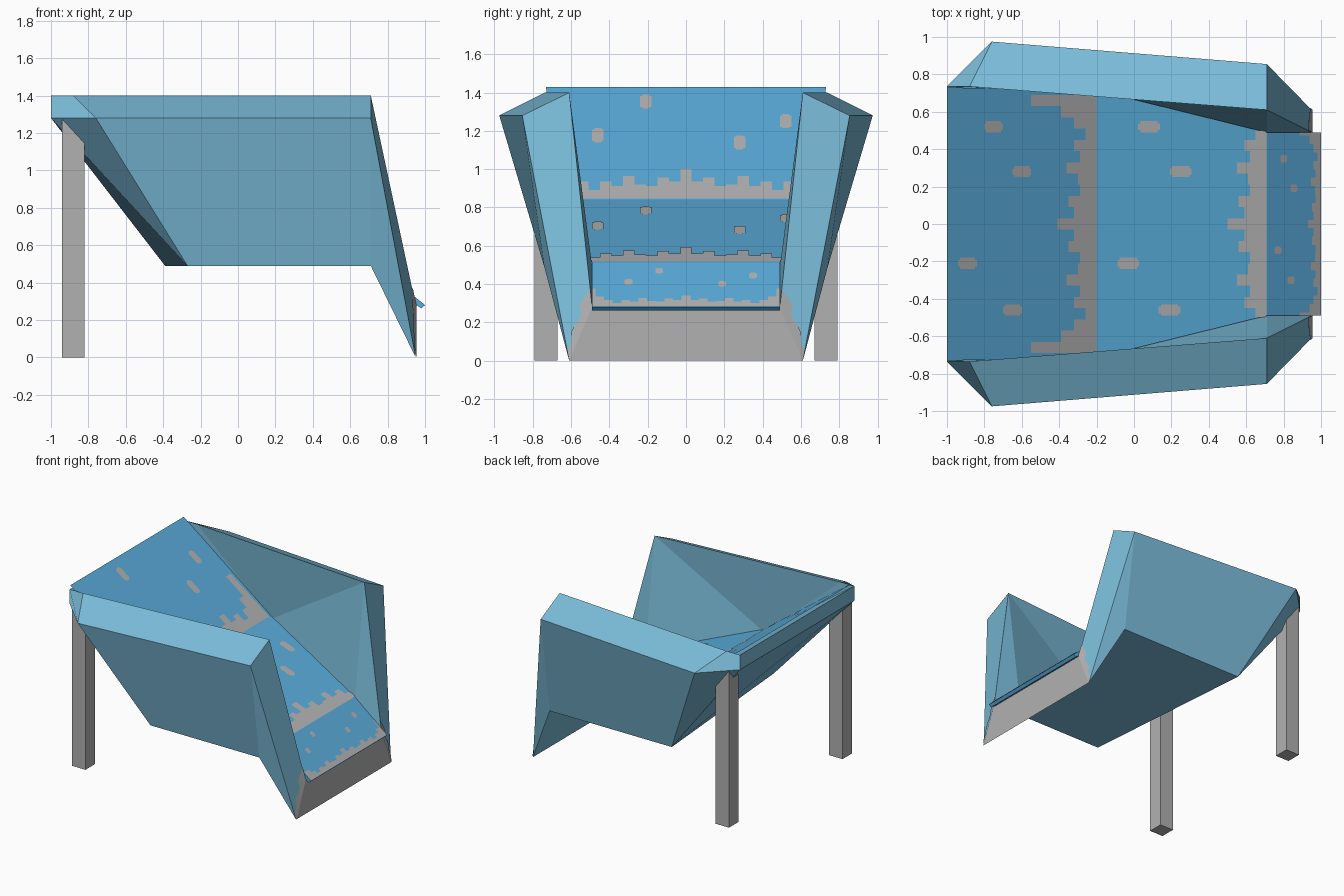
import bpy, bmesh

if "Cube" in bpy.data.objects:
    bpy.data.objects.remove(bpy.data.objects["Cube"])


def material(name, rgb):
    m = bpy.data.materials.new(name)
    m.diffuse_color = (*rgb, 1)
    m.use_nodes = True
    m.node_tree.nodes["Principled BSDF"].inputs["Base Color"].default_value = m.diffuse_color
    return m


WALL = material("pale blue", (0.195, 0.50, 0.69))
WATER = material("water blue", (0.10, 0.41, 0.70))
GREY = material("foam grey", (0.44, 0.44, 0.44))


def finish(bm, name, mats, fix=True):
    if fix:
        bmesh.ops.recalc_face_normals(bm, faces=bm.faces)
    me = bpy.data.meshes.new(name)
    bm.to_mesh(me)
    bm.free()
    for m in mats:
        me.materials.append(m)
    ob = bpy.data.objects.new(name, me)
    bpy.context.collection.objects.link(ob)
    return ob


# Hull: one set of named points per side, joined across the middle
bm = bmesh.new()
sides = []
for s, back_x in ((-1, -0.27), (1, -0.39)):
    pts = {
        "r1": (-1, .735, 1.40), "r2": (-.88, .735, 1.40), "r3": (.71, .61, 1.40),
        "o1": (-1, .735, 1.28), "o2": (-.76, .975, 1.28), "o3": (.71, .855, 1.28),
        "b1": (back_x, .74, .49), "b2": (.71, .74, .49),
        "e": (.95, .61, 0), "f": (.95, .49, .28),
        "s2": (-.2, .715, .82), "s3": (.71, .49, .49),
    }
    v = {k: bm.verts.new((x, s * y, z)) for k, (x, y, z) in pts.items()}
    for loop in ("r2 o2 o3 r3", "r1 o1 o2 r2", "o2 b1 b2 o3", "o1 b1 o2",
                 "o3 b2 e", "r3 o3 e f", "r3 f s3", "r3 s3 s2", "r3 s2 r2", "r1 r2 s2"):
        bm.faces.new([v[k] for k in loop.split()])
    sides.append(v)
right, left = sides
for pair in ("r1 o1", "o1 b1", "b1 b2", "b2 e", "e f", "f s3", "s3 s2", "s2 r1"):
    p, q = pair.split()
    face = bm.faces.new((right[p], right[q], left[q], left[p]))
    if pair == "e f":          # grey front fascia
        face.material_index = 1
finish(bm, "hull", [WALL, GREY])

# Slide: three sloping sheets, (x, half width, z) at each break
PROFILE = [(-1, .73, 1.43), (-.2, .715, .842), (.71, .49, .513), (1, .49, .28)]


def slide_z(x):
    for (x0, _, z0), (x1, _, z1) in zip(PROFILE, PROFILE[1:]):
        if x <= x1 + 1e-6:
            return z0 + (z1 - z0) * (x - x0) / (x1 - x0)
    return PROFILE[-1][2]


bm = bmesh.new()
rows = [[bm.verts.new((x, s * w, z)) for s in (-1, 1)] for x, w, z in PROFILE]
for (a, b), (c, d) in zip(rows, rows[1:]):
    bm.faces.new((a, c, d, b))
# Underside of the lip that overhangs the fascia
lip = [bm.verts.new((x, y, z)) for x, z in ((.94, .29), (.98, .262)) for y in (-.49, .49)]
bm.faces.new((lip[0], lip[1], lip[3], lip[2]))
bm.faces.new((lip[2], lip[3], rows[3][1], rows[3][0]))
for s in (0, 1):
    bm.faces.new((lip[s], lip[2 + s], rows[3][s], rows[2][s]))
finish(bm, "slide", [WATER])


# Foam: thin flat plates lying just above the slide
def plate(bm, x0, x1, y0, y1):
    bm.faces.new([bm.verts.new((x, y, slide_z(x) + .004))
                  for x, y in ((x0, y0), (x1, y0), (x1, y1), (x0, y1))])


COLUMNS = [.21, .12, .15, .09, .10, .16, .09, .12, .06, .12, .19, .35]
# end x, column width, length scale, half width
FOAM = [(-.2, .06, 1, .70), (.71, .06, 1, .50), (1, .045, .33, .488)]
bm = bmesh.new()
for end, width, scale, half in FOAM:
    for i in range(-11, 12):
        y0 = max(-half, (i - .5) * width)
        y1 = min(half, (i + .5) * width)
        if y1 > y0:
            plate(bm, end - COLUMNS[abs(i)] * scale, end - .001, y0, y1)
finish(bm, "foam_edges", [GREY], fix=False)

# Scattered foam flecks: centres, then half length and half width
FLECKS = [
    ([(-.75, .52), (-.60, .28), (-.89, -.21), (-.65, -.46)], .05, .03),
    ([(.08, .52), (.25, .28), (-.03, -.21), (.19, -.46)], .058, .03),
    ([(.80, .35), (.855, .19), (.77, -.14), (.84, -.30)], .018, .02),
]
bm = bmesh.new()
for centres, hx, hy in FLECKS:
    for x, y in centres:
        plate(bm, x - hx, x + hx, y - hy * .6, y + hy * .6)
        plate(bm, x - hx * .8, x + hx * .8, y - hy, y + hy)
finish(bm, "foam_flecks", [GREY], fix=False)

# Foam splashed on the foot of each wall end
bm = bmesh.new()
for s in (-1, 1):
    def on_end(u, t):
        low = (.95, .49 + .12 * u, .28 - .28 * u)
        top = (.71, .61 + .245 * u, 1.40 - .12 * u)
        x, y, z = (p + (q - p) * t for p, q in zip(low, top))
        return (x + .004, s * y, z)
    for i, t in enumerate((.09, .10, .06, .07, .04)):
        u0, u1 = i / 5, (i + 1) / 5
        quad = [on_end(u0, 0), on_end(u1, 0), on_end(u1, t), on_end(u0, t)]
        bm.faces.new([bm.verts.new(p) for p in (quad if s > 0 else quad[::-1])])
finish(bm, "wall_foam", [GREY], fix=False)

# Back legs, their tops buried in the hull
for s, name in ((-1, "right_leg"), (1, "left_leg")):
    bm = bmesh.new()
    bmesh.ops.create_cube(bm, size=1)
    for v in bm.verts:
        v.co = (-.88 + v.co.x * .12, s * .73 + v.co.y * .12, .635 + v.co.z * 1.27)
    finish(bm, name, [GREY])
